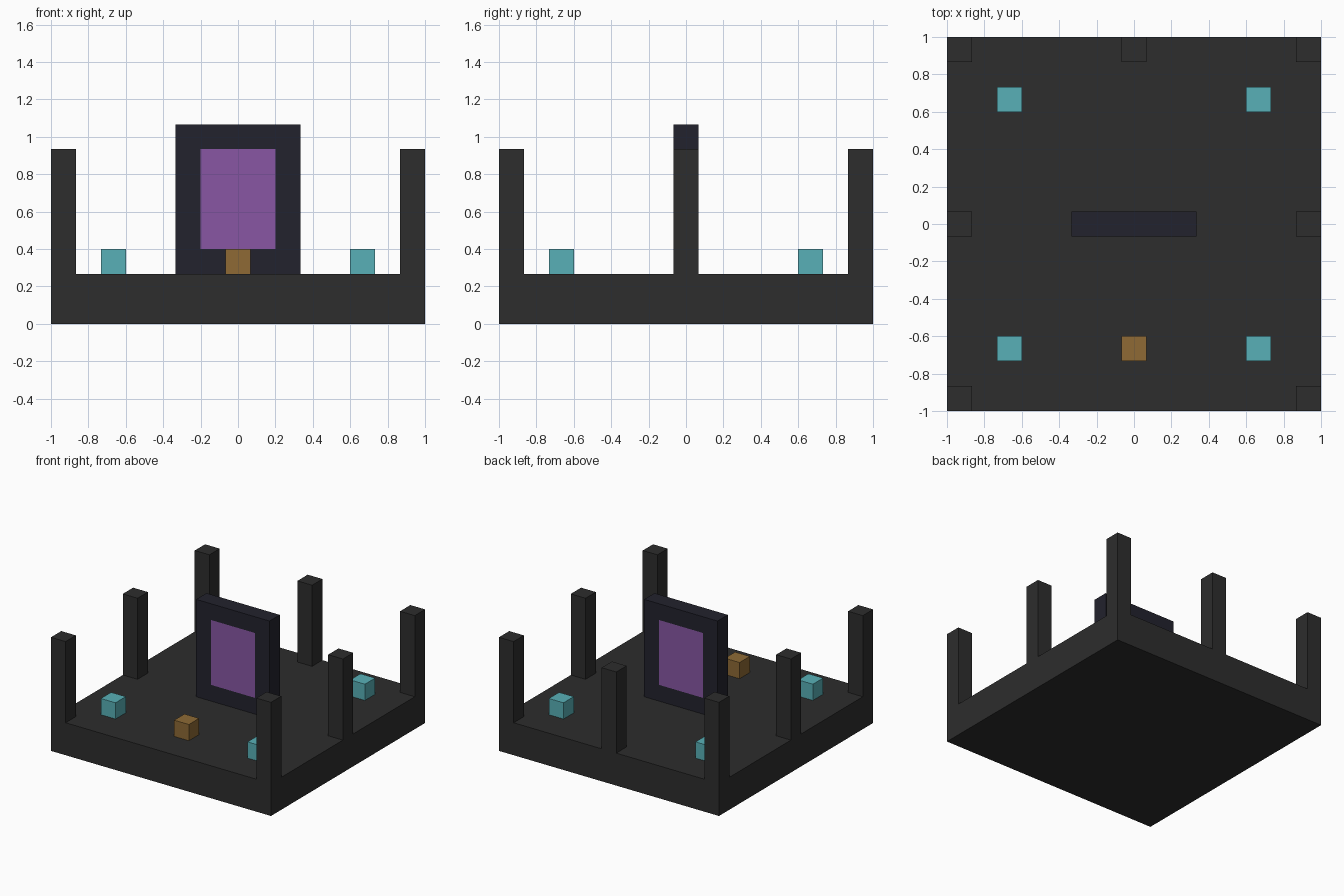
import bpy
import bmesh

# Remove the default cube
default = bpy.data.objects.get("Cube")
if default:
    bpy.data.objects.remove(default, do_unlink=True)

U = 1 / 15  # building unit


def linear(c):
    c /= 255
    return c / 12.92 if c <= 0.04045 else ((c + 0.055) / 1.055) ** 2.4


def material(name, r, g, b):
    m = bpy.data.materials.new(name)
    color = (linear(r), linear(g), linear(b), 1)
    m.diffuse_color = color
    m.use_nodes = True
    bsdf = next(n for n in m.node_tree.nodes if n.type == "BSDF_PRINCIPLED")
    bsdf.inputs["Base Color"].default_value = color
    bsdf.inputs["Roughness"].default_value = 0.9
    return m


def box(name, center, size, z0, mat):
    """Box resting at height z0; all measures in building units."""
    bm = bmesh.new()
    bmesh.ops.create_cube(bm, size=1)
    for v in bm.verts:
        v.co.x = v.co.x * size[0] * U
        v.co.y = v.co.y * size[1] * U
        v.co.z = (v.co.z + 0.5) * size[2] * U
    mesh = bpy.data.meshes.new(name)
    bm.to_mesh(mesh)
    bm.free()
    mesh.materials.append(mat)
    obj = bpy.data.objects.new(name, mesh)
    obj.location = (center[0] * U, center[1] * U, z0 * U)
    bpy.context.collection.objects.link(obj)
    return obj


stone = material("dark stone", 45, 45, 45)
frame = material("blue black stone", 34, 34, 45)
violet = material("portal violet", 136, 86, 164)
cyan = material("crystal cyan", 88, 176, 183)
amber = material("amber brown", 142, 106, 53)

# Floor slab
box("floor_slab", (0, 0), (30, 30, 4), 0, stone)

# Pillars around the rim, with the front middle left open as the entrance
for ix, side in ((-1, "right"), (0, "middle"), (1, "left")):
    for iy, end in ((-1, "front"), (0, "center"), (1, "back")):
        if ix == 0 and iy < 1:
            continue
        box(f"pillar_{end}_{side}", (14 * ix, 14 * iy), (2, 2, 10), 4, stone)

# Portal frame: two posts, sill and lintel around the opening
for ix, side in ((-1, "right"), (1, "left")):
    box(f"portal_post_{side}", (4 * ix, 0), (2, 2, 12), 4, frame)
box("portal_sill", (0, 0), (6, 2, 2), 4, frame)
box("portal_lintel", (0, 0), (6, 2, 2), 14, frame)

# Portal surface filling the opening
box("portal_surface", (0, 0), (6, 2, 8), 6, violet)

# Crystal cubes near the corners
for ix, side in ((-1, "right"), (1, "left")):
    for iy, end in ((-1, "front"), (1, "back")):
        box(f"crystal_{end}_{side}", (10 * ix, 10 * iy), (2, 2, 2), 4, cyan)

# Chest block in front of the portal
box("chest", (0, -10), (2, 2, 2), 4, amber)
